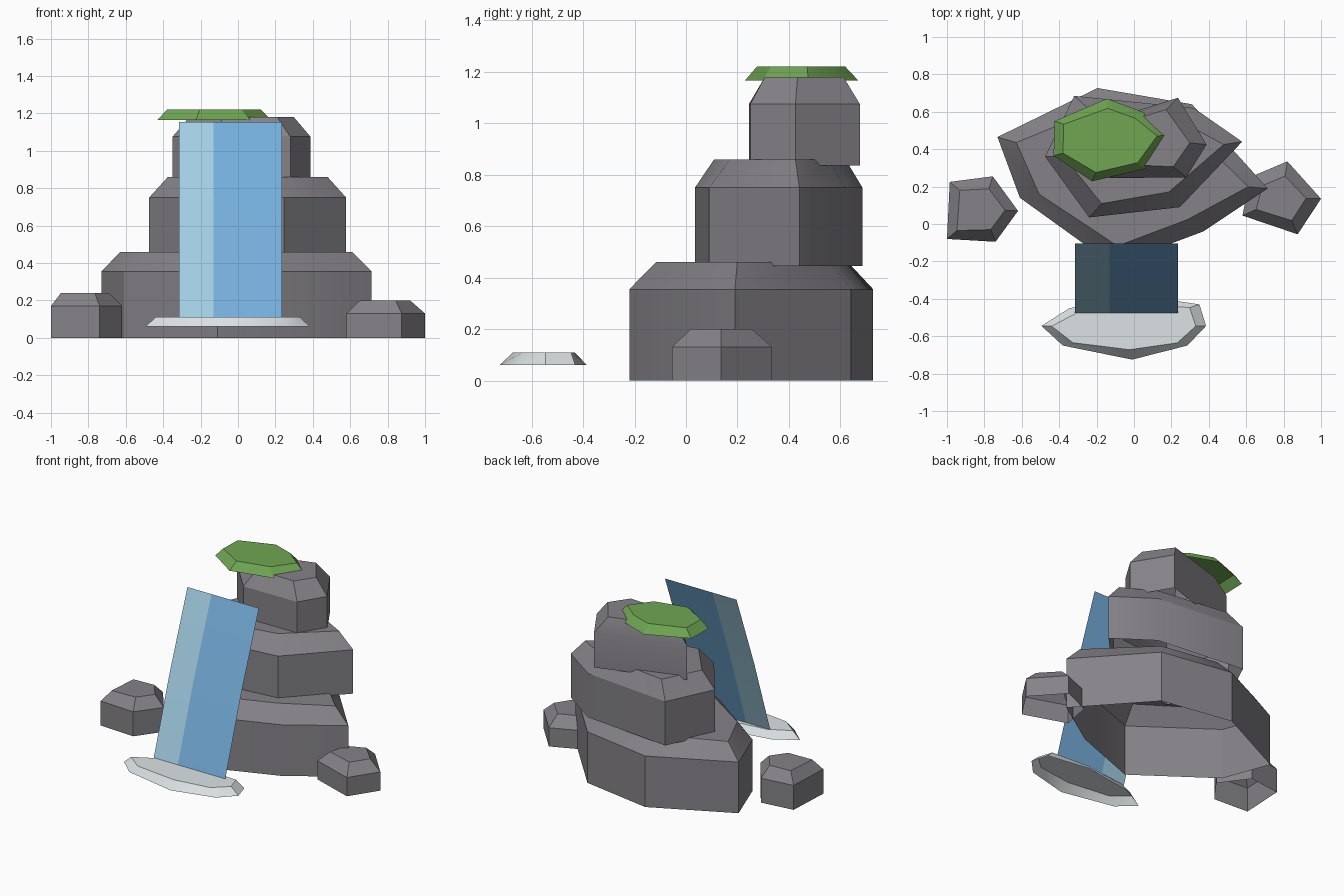
import bpy, math
from mathutils import Vector

if "Cube" in bpy.data.objects:
    bpy.data.objects.remove(bpy.data.objects["Cube"])


def material(name, rgb):
    m = bpy.data.materials.new(name)
    m.diffuse_color = (*rgb, 1)
    m.use_nodes = True
    m.node_tree.nodes["Principled BSDF"].inputs["Base Color"].default_value = m.diffuse_color
    return m


ROCK = material("rock grey", (0.235, 0.225, 0.245))
GRASS = material("moss green", (0.16, 0.38, 0.085))
WATER = material("water blue", (0.18, 0.43, 0.72))
LIGHT = material("light water", (0.37, 0.63, 0.78))
FOAM = material("foam white", (0.72, 0.77, 0.79))


def make_object(name, verts, faces, mats):
    mesh = bpy.data.meshes.new(name)
    mesh.from_pydata(verts, [], faces)
    for m in mats:
        mesh.materials.append(m)
    mesh.shade_smooth()
    mesh.set_sharp_from_angle(angle=math.radians(30))
    ob = bpy.data.objects.new(name, mesh)
    bpy.context.collection.objects.link(ob)
    return ob


def slab(name, outline, levels, shrink, mat):
    """Open-bottomed slab: counter-clockwise outline, last level pulled inward."""
    n = len(outline)
    pts = [Vector(p) for p in outline]
    centre = Vector(((min(p.x for p in pts) + max(p.x for p in pts)) / 2,
                     (min(p.y for p in pts) + max(p.y for p in pts)) / 2))
    verts = []
    for z in levels:
        for p in pts:
            q = p + (centre - p).normalized() * shrink if z == levels[-1] else p
            verts.append((q.x, q.y, z))
    faces = [(r * n + i, r * n + (i + 1) % n, (r + 1) * n + (i + 1) % n, (r + 1) * n + i)
             for r in range(len(levels) - 1) for i in range(n)]
    faces.append(tuple(range(len(verts) - n, len(verts))))
    return make_object(name, verts, faces, [mat])


# Stacked cliff tiers
slab("lower_cliff", [(-.73, .465), (-.61, .14), (-.11, -.22), (.37, -.04),
                     (.715, .19), (.31, .64), (-.195, .727)], (0, .355, .46), .105, ROCK)
slab("middle_cliff", [(-.32, .685), (-.475, .36), (-.24, .035), (.245, .09),
                      (.578, .44), (.32, .62)], (.445, .75, .86), .1, ROCK)
slab("top_cliff", [(-.35, .49), (-.13, .245), (.28, .25), (.388, .425),
                   (.235, .675)], (.835, 1.075, 1.18), .09, ROCK)

# Loose boulders
slab("left_boulder", [(-.985, .225), (-1, -.08), (-.74, -.095), (-.62, .07),
                      (-.755, .255)], (0, .17, .24), .07, ROCK)
slab("right_boulder", [(.62, .25), (.58, .045), (.875, -.055), (1, .135),
                       (.82, .335)], (0, .13, .2), .08, ROCK)

# Moss cap and foam pool
slab("moss_cap", [(-.425, .55), (-.43, .365), (-.225, .228), (.06, .295),
                  (.175, .475), (.045, .6), (-.145, .67)], (1.165, 1.22), .052, GRASS)
slab("foam", [(-.345, -.45), (-.495, -.545), (-.38, -.65), (-.01, -.725), (.285, -.65),
              (.385, -.545), (.35, -.43), (.05, -.385)], (.06, .11), .055, FOAM)

# Waterfall sheet: two rows, with a lighter strip on the left
xs = (-.315, -.13, .235)
rows = ((-.475, .11), (-.3, .635), (-.105, 1.155))
fall = make_object("waterfall", [(x, y, z) for y, z in rows for x in xs],
                   [(r * 3 + c, r * 3 + c + 1, r * 3 + c + 4, r * 3 + c + 3)
                    for r in range(2) for c in range(2)], [WATER, LIGHT])
for f in fall.data.polygons:
    f.material_index = int(f.center.x < xs[1])
